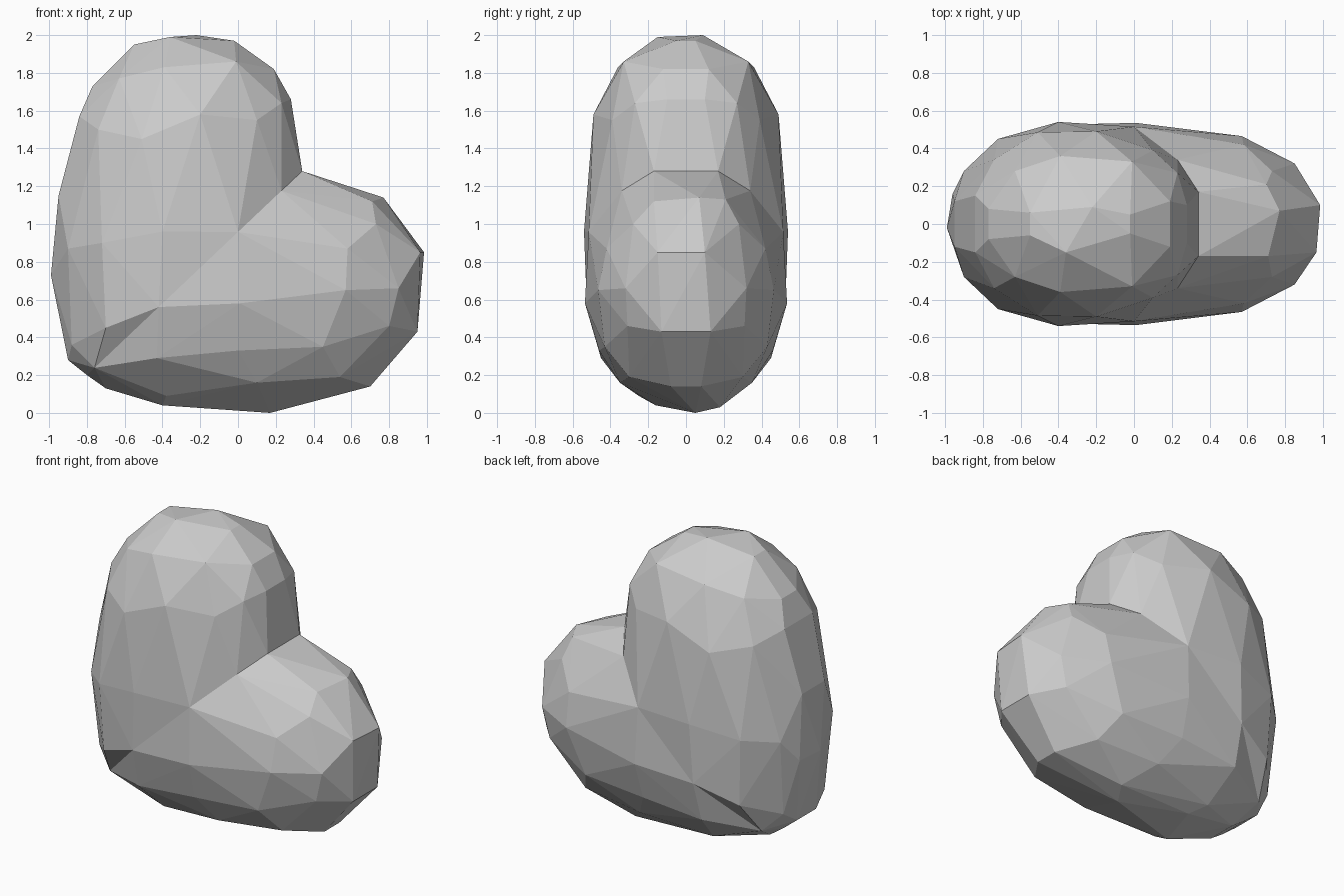
import bpy
import bmesh

# Seam between the lobes: a slanted plane z = 0.958 + 0.947 x, given as (x, half depth)
seam = [(0.34, 0.17), (0.23, 0.34), (0.0, 0.515), (-0.42, 0.525), (-0.76, 0.28), (-0.80, 0.11)]


def seam_z(x):
    return 0.958 + 0.947 * x


# Key points of each lobe as (x, z, half depth), mirrored front to back
upper = [
    (-0.90, 0.28, 0.10), (-0.95, 1.15, 0.12), (-0.84, 1.57, 0.15),
    (-0.77, 1.73, 0.08), (-0.55, 1.95, 0.06), (-0.02, 1.97, 0.05),
    (0.19, 1.82, 0.12), (0.28, 1.66, 0.10), (-0.01, 1.86, 0.33), (-0.39, 1.83, 0.36),
    (-0.63, 1.77, 0.28), (-0.20, 1.58, 0.49), (-0.51, 1.45, 0.485), (-0.74, 1.50, 0.34),
    (0.10, 1.55, 0.39), (0.23, 1.64, 0.27), (-0.40, 0.96, 0.54), (-0.72, 0.90, 0.45),
    (-0.90, 0.87, 0.28), (-0.70, 0.45, 0.43), (-0.88, 0.36, 0.22),
]
lower = [
    (-0.70, 0.13, 0.10), (0.70, 0.14, 0.08), (0.95, 0.43, 0.13),
    (0.73, 1.00, 0.28), (0.58, 0.87, 0.42), (0.57, 0.65, 0.465), (0.01, 0.58, 0.535),
    (0.85, 0.66, 0.32), (0.80, 0.46, 0.31), (0.45, 0.35, 0.43), (0.00, 0.33, 0.46),
    (-0.43, 0.29, 0.45), (0.54, 0.19, 0.30), (0.10, 0.16, 0.35), (-0.38, 0.09, 0.25),
]

# Uneven rim points as (x, z, y), not mirrored
upper_rim = [(-0.99, 0.73, -0.02), (-0.96, 0.72, 0.16), (-0.22, 2.00, 0.09), (-0.36, 1.99, -0.15)]
lower_rim = [(0.17, 0.00, 0.05), (-0.40, 0.04, -0.16), (-0.30, 0.04, 0.16), (0.25, 0.03, 0.18),
             (0.985, 0.85, 0.10), (0.965, 0.85, -0.15), (0.77, 1.14, 0.07),
             (0.71, 1.12, -0.17), (0.70, 1.13, 0.21)]


def add_lobe(target, points, rim):
    """Convex lobe, left open on the seam plane."""
    bm = bmesh.new()
    for x, z, y in points + [(x, seam_z(x), y) for x, y in seam]:
        for s in (-1, 1):
            bm.verts.new((x, s * y, z))
    for x, z, y in rim:
        bm.verts.new((x, y, z))
    bmesh.ops.convex_hull(bm, input=bm.verts[:])
    loose = [v for v in bm.verts if not v.link_faces]
    bmesh.ops.delete(bm, geom=loose, context='VERTS')
    inner = [f for f in bm.faces
             if all(abs(v.co.z - seam_z(v.co.x)) < 1e-4 for v in f.verts)]
    bmesh.ops.delete(bm, geom=inner, context='FACES')
    bm.verts.index_update()
    new = [target.verts.new(v.co) for v in bm.verts]
    for f in bm.faces:
        target.faces.new([new[v.index] for v in f.verts])
    bm.free()


# Tilted heart: two lobes welded along the seam
heart = bmesh.new()
add_lobe(heart, upper, upper_rim)
add_lobe(heart, lower, lower_rim)
bmesh.ops.remove_doubles(heart, verts=heart.verts[:], dist=0.001)
bmesh.ops.recalc_face_normals(heart, faces=heart.faces[:])
mesh = bpy.data.meshes.new("heart")
heart.to_mesh(mesh)
heart.free()
bpy.context.collection.objects.link(bpy.data.objects.new("heart", mesh))
